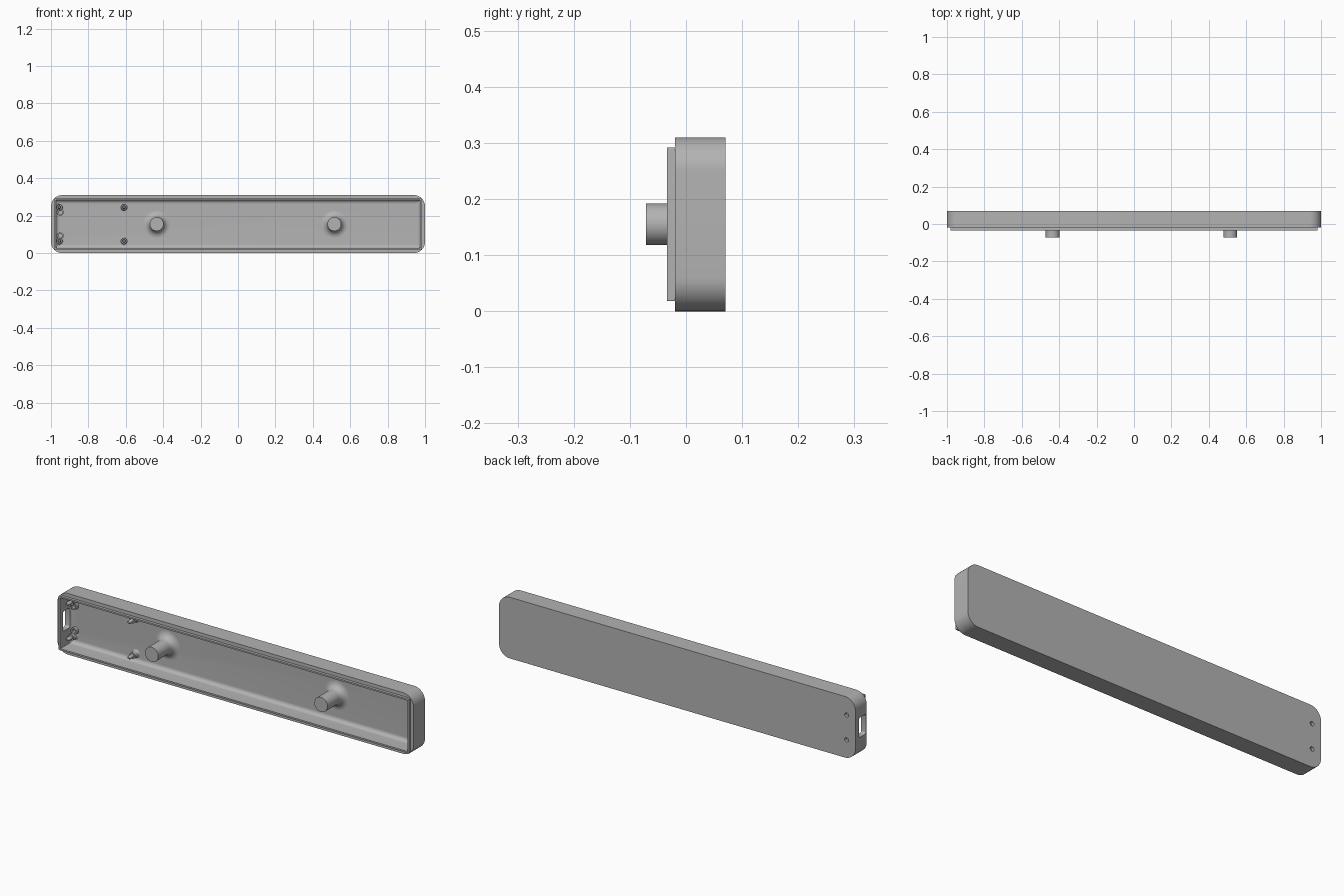
import bpy, bmesh, math
from mathutils import Matrix

cube = bpy.data.objects.get("Cube")
if cube:
    bpy.data.objects.remove(cube, do_unlink=True)

grey = bpy.data.materials.new("plain grey")
grey.use_nodes = True
colour = (0.45, 0.45, 0.45, 1)
grey.diffuse_color = colour
grey.node_tree.nodes["Principled BSDF"].inputs["Base Color"].default_value = colour

HEIGHT = 0.31
MID = HEIGHT / 2
FLOOR = 0.055
STEPS = 10


def finish(name, bm):
    bmesh.ops.recalc_face_normals(bm, faces=bm.faces)
    mesh = bpy.data.meshes.new(name)
    bm.to_mesh(mesh)
    bm.free()
    mesh.materials.append(grey)
    ob = bpy.data.objects.new(name, mesh)
    bpy.context.collection.objects.link(ob)
    return ob


def smooth(ob):
    bpy.ops.object.select_all(action="DESELECT")
    ob.select_set(True)
    bpy.context.view_layer.objects.active = ob
    bpy.ops.object.shade_smooth_by_angle(angle=math.radians(35))


def rounded_ring(bm, inset, radius, y):
    """Rounded rectangle, inset from the outer size, at depth y."""
    verts = []
    for k, (sx, sz) in enumerate([(1, 1), (-1, 1), (-1, -1), (1, -1)]):
        cx = sx * (1 - inset - radius)
        cz = MID + sz * (MID - inset - radius)
        for i in range(STEPS + 1):
            a = (k + i / STEPS) * math.pi / 2
            verts.append(bm.verts.new((cx + radius * math.cos(a), y, cz + radius * math.sin(a))))
    return verts


def skin(bm, rings):
    for a, b in zip(rings, rings[1:]):
        n = len(a)
        for i in range(n):
            j = (i + 1) % n
            bm.faces.new((a[i], a[j], b[j], b[i]))
    bm.faces.new(rings[0])
    bm.faces.new(rings[-1])


def turned(name, profile, x, z, sides=32):
    """Solid turned about the y axis from (radius, y) points."""
    bm = bmesh.new()
    rings = []
    for r, y in profile:
        rings.append([bm.verts.new((x + r * math.cos(t * math.tau / sides), y,
                                    z + r * math.sin(t * math.tau / sides))) for t in range(sides)])
    skin(bm, rings)
    return finish(name, bm)


def fillet(radius, size, y):
    """Concave curve from the floor at y up to a shaft of the given radius."""
    return [(radius + size * (1 - math.sin(a)), y - size * (1 - math.cos(a)))
            for a in [i / 8 * math.pi / 2 for i in range(9)]]


# Tray shell: outer wall, raised square-cornered lip, filleted inside floor
bm = bmesh.new()
wall, cove = 0.026, 0.02
spec = [(0, 0.06, 0.07), (0, 0.06, -0.02), (0.018, 0.002, -0.02),
        (0.018, 0.002, -0.034), (wall, 0.002, -0.034)]
for i in range(9):
    a = i / 8 * math.pi / 2
    spec.append((wall + cove * (1 - math.cos(a)), 0.002, FLOOR - cove * (1 - math.sin(a))))
skin(bm, [rounded_ring(bm, *s) for s in spec])
tray = finish("tray_shell", bm)

# Cutters: cable slot in the end wall and two screw holes in the back
cutters = []
bm = bmesh.new()
bmesh.ops.create_cube(bm, size=1, matrix=Matrix.Translation((-0.99, 0.015, MID))
                      @ Matrix.Diagonal((0.06, 0.056, 0.1, 1)))
bmesh.ops.bevel(bm, geom=[e for e in bm.edges if abs(e.verts[0].co.x - e.verts[1].co.x) > 0.01],
                offset=0.01, segments=4, affect="EDGES", profile=0.5)
cutters.append(finish("slot_cutter", bm))
HOLES = [(-0.95, MID + s * 0.063) for s in (-1, 1)]
for x, z in HOLES:
    cutters.append(turned("hole_cutter", [(0.011, 0.02), (0.011, 0.1)], x, z, 24))
for c in cutters:
    c.hide_render = True
    c.hide_viewport = True
    mod = tray.modifiers.new(c.name, "BOOLEAN")
    mod.object = c
    mod.solver = "EXACT"

# Apply the cuts, then drop the cutters
bpy.context.view_layer.update()
cut_mesh = bpy.data.meshes.new_from_object(tray.evaluated_get(bpy.context.evaluated_depsgraph_get()))
tray.modifiers.clear()
tray.data = cut_mesh
for c in cutters:
    bpy.data.objects.remove(c, do_unlink=True)
smooth(tray)

# Collars around the screw holes
for x, z in HOLES:
    smooth(turned("hole_collar", [(0.011, FLOOR), (0.018, FLOOR), (0.018, 0.04),
                                  (0.011, 0.04), (0.011, FLOOR)], x, z, 24))

# Two large mounting posts with flared feet
for x in (-0.435, 0.515):
    smooth(turned("mounting_post", fillet(0.037, 0.035, FLOOR) + [(0.037, -0.071)], x, MID, 48))

# Four stepped locating pins
for x in (-0.955, -0.61):
    for s in (-1, 1):
        smooth(turned("locating_pin", fillet(0.016, 0.008, FLOOR) +
                      [(0.016, 0.025), (0.009, 0.025), (0.009, 0.0), (0.005, -0.006)],
                      x, MID + s * 0.09, 24))
